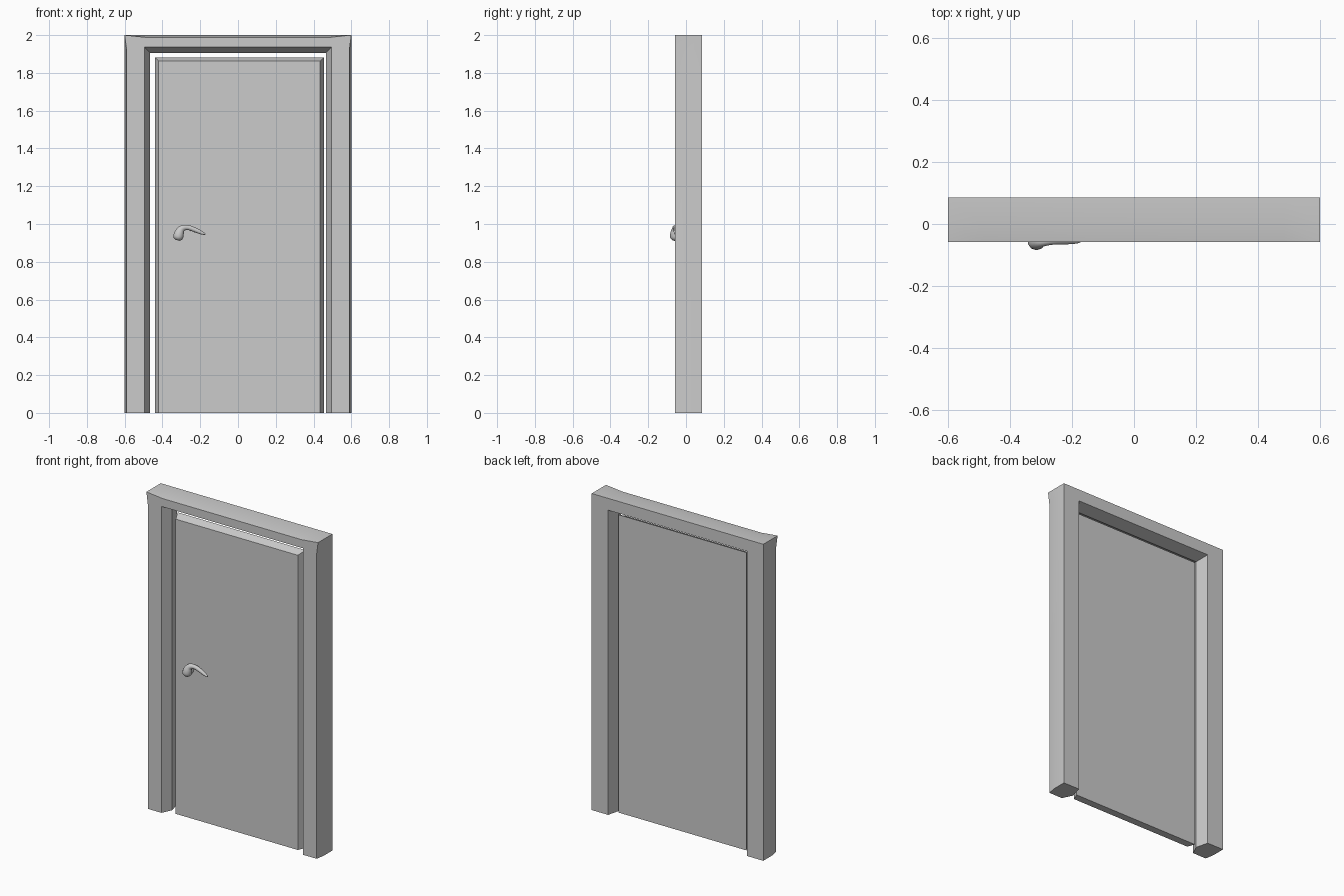
import bpy, bmesh, math

if "Cube" in bpy.data.objects:
    bpy.data.objects.remove(bpy.data.objects["Cube"])


def mesh_object(name, bm):
    bmesh.ops.remove_doubles(bm, verts=bm.verts, dist=1e-5)
    bmesh.ops.recalc_face_normals(bm, faces=bm.faces)
    me = bpy.data.meshes.new(name)
    bm.to_mesh(me)
    bm.free()
    ob = bpy.data.objects.new(name, me)
    bpy.context.collection.objects.link(ob)
    return ob


def smooth(ob, angle=30):
    bpy.ops.object.select_all(action='DESELECT')
    ob.select_set(True)
    bpy.context.view_layer.objects.active = ob
    bpy.ops.object.shade_smooth_by_angle(angle=math.radians(angle))


# Door frame: a ridged section swept up one leg, over the top and down the other
IN_X, IN_Z = 0.485, 1.925


def outer(x, z, y):
    # the outer edge flares out to the full corner
    return [(x, y, 0), (x, y, IN_Z), (0.6, y, 2), (IN_X, y, z)]


def inner(x, z, y):
    return [(x, y, 0)] + [(x, y, z)] * 3


section = [
    outer(0.6, 2.0, 0.085),
    outer(0.6, 2.0, 0.0),
    outer(0.59, 1.988, -0.058),
    inner(0.495, 1.936, -0.058),
    inner(0.465, 1.906, 0.005),
    inner(IN_X, IN_Z, 0.085),
]
bm = bmesh.new()
rails = []
for half in section:
    left = [(-x, y, z) for x, y, z in half]
    # inner rails repeat the corner point; the merge collapses it
    rails.append([bm.verts.new(p) for p in left + half[::-1]])
for i, a in enumerate(rails):
    b = rails[(i + 1) % len(rails)]
    for j in range(len(a) - 1):
        bm.faces.new((a[j], a[j + 1], b[j + 1], b[j]))
for end in (0, -1):
    bm.faces.new([r[end] for r in rails])
frame = mesh_object("door_frame", bm)
smooth(frame)

# Door leaf: slab with sides that narrow toward the front
bm = bmesh.new()
loops = []
for x0, x1, top, y in ((-0.42, 0.434, 1.862, -0.022), (-0.439, 0.454, 1.882, 0.025)):
    loops.append([bm.verts.new(p) for p in
                  ((x0, y, 0), (x1, y, 0), (x1, y, top), (x0, y, top))])
f, b = loops
bm.faces.new(f)
bm.faces.new(b[::-1])
for i in range(4):
    j = (i + 1) % 4
    bm.faces.new((f[i], b[i], b[j], f[j]))
mesh_object("door_leaf", bm)

# Lever handle: tapered curved sweep
curve = bpy.data.curves.new("lever_handle", 'CURVE')
curve.dimensions = '3D'
curve.bevel_depth = 1.0
curve.bevel_resolution = 3
curve.use_fill_caps = True
path = [
    (-0.320, -0.056, 0.914, 0.014),
    (-0.318, -0.056, 0.922, 0.028),
    (-0.313, -0.057, 0.950, 0.028),
    (-0.300, -0.056, 0.978, 0.018),
    (-0.265, -0.053, 0.984, 0.013),
    (-0.220, -0.053, 0.966, 0.013),
    (-0.185, -0.055, 0.950, 0.009),
    (-0.173, -0.056, 0.946, 0.004),
]
spline = curve.splines.new('NURBS')
spline.points.add(len(path) - 1)
for pt, (x, y, z, r) in zip(spline.points, path):
    pt.co = (x, y, z, 1)
    pt.radius = r
spline.order_u = 3
spline.use_endpoint_u = True
spline.use_smooth = True
spline.resolution_u = 4
lever = bpy.data.objects.new("lever_handle", curve)
bpy.context.collection.objects.link(lever)

# Stem joining the lever to the door
bpy.ops.mesh.primitive_cylinder_add(vertices=16, radius=0.02, depth=0.04,
                                    location=(-0.315, -0.04, 0.938),
                                    rotation=(math.pi / 2, 0, 0))
stem = bpy.context.object
stem.name = "handle_stem"
smooth(stem)
